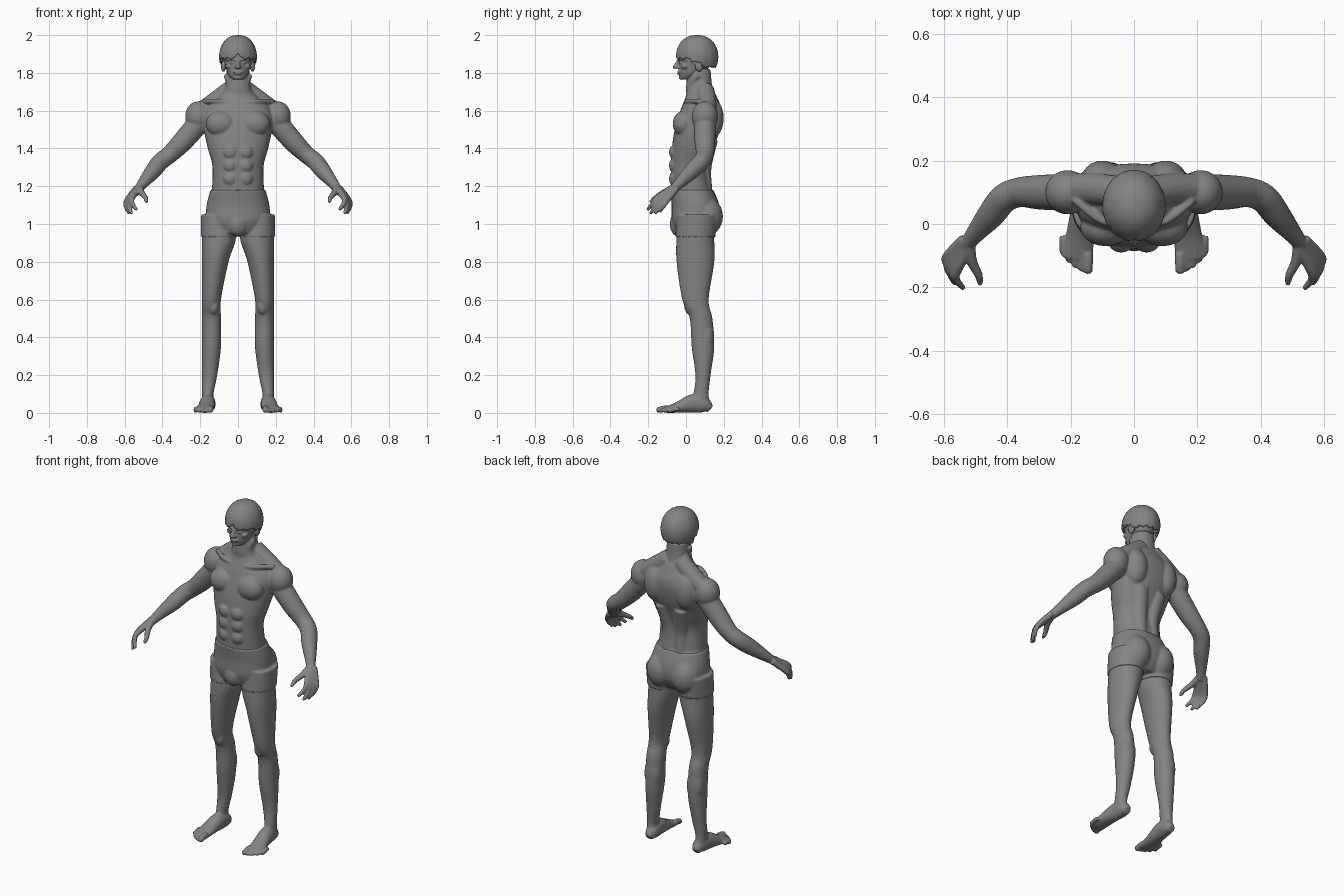
import bpy, bmesh, math
from mathutils import Vector, Matrix

cube = bpy.data.objects.get("Cube")
if cube:
    bpy.data.objects.remove(cube, do_unlink=True)

grey = bpy.data.materials.new("clay grey")
grey.use_nodes = True
grey.diffuse_color = (0.23, 0.23, 0.23, 1)
grey.node_tree.nodes["Principled BSDF"].inputs["Base Color"].default_value = grey.diffuse_color


def smooth_path(stations, steps=5):
    """Catmull-Rom samples through (x, y, z, width, depth) stations."""
    knots = [Vector(station) for station in stations]
    knots = [knots[0]] + knots + [knots[-1]]
    samples = []
    for before, start, end, after in zip(knots, knots[1:], knots[2:], knots[3:]):
        tangent_in, tangent_out = (end - before) / 2, (after - start) / 2
        for step in range(steps):
            t = step / steps
            ease = t * t * (3 - 2 * t)
            samples.append(start.lerp(end, ease) + tangent_in * (t * (1 - t) ** 2)
                           - tangent_out * (t * t * (1 - t)))
    return samples + [knots[-1]]


def tube(bm, stations, level=False, power=1, grow=0, sides=32):
    """Loft of oval rings; level keeps every ring horizontal."""
    path = smooth_path(stations)
    rings = []
    for i, station in enumerate(path):
        ahead, behind = path[min(i + 1, len(path) - 1)], path[max(i - 1, 0)]
        along = Vector((0, 0, 1)) if level else Vector((ahead - behind)[:3]).normalized()
        across = Vector((1, 0, 0))
        across = (across - along * across.dot(along)).normalized()
        forward = along.cross(across)
        ring = []
        for side in range(sides):
            angle = math.tau * side / sides
            c, s = math.cos(angle), math.sin(angle)
            c = math.copysign(abs(c) ** power, c) * (station[3] + grow)
            s = math.copysign(abs(s) ** power, s) * (station[4] + grow)
            ring.append(bm.verts.new(Vector(station[:3]) + across * c + forward * s))
        rings.append(ring)
    for ring, following in zip(rings, rings[1:]):
        for side in range(sides):
            bm.faces.new((ring[side - 1], ring[side], following[side], following[side - 1]))
    bm.faces.new(rings[0][::-1])
    bm.faces.new(rings[-1])


def blob(bm, centre, radii, grow=0):
    size = [radius + grow for radius in radii]
    bmesh.ops.create_uvsphere(bm, u_segments=24, v_segments=16, radius=1,
                              matrix=Matrix.Translation(centre) @ Matrix.Diagonal((*size, 1)))


def digit(bm, points, thickness, taper=0.5):
    """Finger, toe or ridge: a thin tapering tube with a round tip."""
    last = len(points) - 1
    radii = [thickness * (1 - (1 - taper) * i / last) for i in range(last + 1)]
    tube(bm, [(*point, r, r) for point, r in zip(points, radii)], sides=16)
    blob(bm, points[-1], [radii[-1]] * 3)


def finish(name, bm, voxel=None):
    bmesh.ops.recalc_face_normals(bm, faces=bm.faces)
    mesh = bpy.data.meshes.new(name)
    bm.to_mesh(mesh)
    bm.free()
    mesh.materials.append(grey)
    mesh.shade_smooth()
    part = bpy.data.objects.new(name, mesh)
    bpy.context.collection.objects.link(part)
    if voxel:
        # Mirror the half model, fuse its volumes and soften the joins
        mirror = part.modifiers.new("Mirror", 'MIRROR')
        mirror.use_mirror_merge = False
        fuse = part.modifiers.new("Fuse", 'REMESH')
        fuse.mode, fuse.voxel_size, fuse.use_smooth_shade = 'VOXEL', voxel, True
        soften = part.modifiers.new("Soften", 'SMOOTH')
        soften.factor, soften.iterations = 0.5, 4
    return part


# Central profiles: height, half width, middle y, half depth
def central(rows):
    return [(0, y, z, width, depth) for z, width, y, depth in rows]


pelvis = central([(.95, .11, .04, .09), (1.02, .16, .05, .12), (1.1, .16, .05, .12),
                  (1.18, .14, .03, .11)])
trunk = central([(1.15, .14, .03, .11), (1.3, .135, .02, .1), (1.4, .16, .035, .11),
                 (1.5, .18, .06, .12), (1.6, .18, .08, .11), (1.68, .1, .08, .08),
                 (1.72, .07, .07, .07), (1.82, .06, .07, .06)])
# Legs keep one straight outer line, so the middle follows from the width
outer_line = .19
leg = [(outer_line - width, y, z, width, depth) for z, width, y, depth in (
    (1.05, .08, .06, .1), (.93, .09, .05, .1), (.8, .07, .05, .1), (.6, .05, .05, .07),
    (.5, .05, .08, .06), (.35, .05, .09, .06), (.2, .04, .09, .04), (.1, .03, .08, .04),
    (.04, .03, .08, .05))]


def hips(bm, grow=0):
    tube(bm, pelvis, True, .9, grow)
    blob(bm, (.08, .1, 1.04), (.08, .09, .1), grow)
    blob(bm, (0, -.04, 1), (.05, .04, .06), grow)


# Body: trunk, chest, shoulder blade, back, stomach, neck slope and collarbone
bm = bmesh.new()
hips(bm)
tube(bm, trunk, True, .9)
blob(bm, (.09, -.01, 1.53), (.08, .06, .07))
blob(bm, (.1, .13, 1.56), (.07, .07, .11))
digit(bm, [(.06, .12, 1.45), (.04, .09, 1.3), (.04, .1, 1.18)], .05, .8)
for row in range(3):
    blob(bm, (.04, -.06, 1.24 + .07 * row), (.04, .03, .04))
digit(bm, [(.04, .1, 1.71), (.12, .11, 1.65), (.2, .11, 1.59)], .05, 1)
digit(bm, [(.02, 0, 1.64), (.1, .01, 1.65), (.18, .07, 1.65)], .013, 1)
digit(bm, [(.06, .06, 1.79), (.04, .03, 1.73), (.01, .01, 1.66)], .018, .7)

# Arms
blob(bm, (.21, .1, 1.57), (.07, .07, .08))
tube(bm, [(*joint, r, r) for *joint, r in (
    (.17, .1, 1.58, .06), (.29, .1, 1.44, .055), (.36, .1, 1.37, .047), (.41, .08, 1.33, .046),
    (.45, .03, 1.28, .043), (.5, -.03, 1.22, .03), (.53, -.07, 1.18, .022))])

# Hands: each finger starts at the wrist so the palm fuses together
wrist = Vector((.52, -.07, 1.19))
tips = [(.54, -.2, 1.08), (.565, -.185, 1.06), (.58, -.16, 1.06), (.585, -.135, 1.07)]
for i, tip in enumerate(tips):
    knuckle = Vector((.56, -.15, 1.14)) + Vector((.008, .018, -.003)) * i
    bend = knuckle.lerp(tip, .5) + Vector((.01, 0, 0))
    digit(bm, [wrist + Vector((.005, .007, 0)) * i, knuckle, bend, tip], .019)
digit(bm, [wrist, (.51, -.12, 1.165), (.49, -.16, 1.14), (.485, -.185, 1.12)], .02)

# Legs with kneecap and calf
tube(bm, leg, True)
blob(bm, (.13, .02, .57), (.03, .03, .05))
blob(bm, (.14, .11, .4), (.05, .04, .1))

# Feet rest on the ground, so the height of each ring sets its middle
tube(bm, [(x, y, height, width, height) for x, y, width, height in (
    (.155, .13, .02, .02), (.155, .1, .035, .04), (.16, .04, .04, .05), (.17, -.04, .045, .03),
    (.18, -.11, .05, .015))])
for i in range(5):
    radius = .011 if i else .016
    toe = Vector((.145 + .02 * i, -.143 + .0035 * i * i, radius))
    digit(bm, [toe + Vector((0, .05, .01)), toe + Vector((0, .02, .006)), toe], radius, 1)
finish("body", bm, .0055)

# Shorts: the hip shapes grown outward and cut flat at waist and hems
bm = bmesh.new()
hips(bm, .006)
tube(bm, leg[:2], True, grow=.006)
finish("shorts", bm, .006)

# Head: skull, jaw, chin and ear
bm = bmesh.new()
blob(bm, (0, .05, 1.885), (.077, .09, .095))
tube(bm, central([(1.765, .025, -.01, .022), (1.78, .045, .01, .045), (1.81, .06, .03, .07),
                  (1.88, .074, .045, .083)]), True)
blob(bm, (0, -.022, 1.776), (.02, .016, .013))
blob(bm, (.077, .07, 1.836), (.014, .022, .03))
# Nose, lips, eye, brow and cheekbone
digit(bm, [(0, -.036, 1.87), (0, -.047, 1.85), (0, -.058, 1.832)], .009, 1.3)
blob(bm, (.01, -.047, 1.83), (.01, .012, .008))
blob(bm, (.01, -.036, 1.805), (.016, .012, .006))
blob(bm, (0, -.035, 1.795), (.02, .011, .006))
blob(bm, (.03, -.022, 1.854), (.015, .016, .008))
digit(bm, [(.012, -.037, 1.87), (.034, -.031, 1.875), (.058, -.006, 1.87)], .008, .9)
blob(bm, (.045, -.004, 1.835), (.022, .022, .016))
finish("head", bm, .004)

# Hair: domed cap with strand ridges, front parting and an uneven fringe
bm = bmesh.new()
around, down = 144, 24
middle, dome = Vector((0, .058, 1.885)), Vector((.1, .113, .115))
crown = bm.verts.new((0, middle.y, middle.z + dome.z))
strands = []
for k in range(around):
    angle = math.tau * k / around                  # zero is the front
    facing = math.cos(angle)
    parting = math.exp(-(min(angle, math.tau - angle) / .12) ** 2)
    lock = abs(math.sin(angle * 7.5))
    rim = 1.87 if facing > .3 else 1.85 if facing > -.25 else 1.825
    rim += .03 * parting + .01 * lock
    lowest = math.acos((rim - middle.z) / dome.z)
    strand = []
    for j in range(1, down + 1):
        fall = j / down
        tilt = lowest * fall
        groove = .025 * parting + .018 * (1 - lock) ** 3
        spread = math.sin(tilt) ** .87 * (1 - fall * groove)
        offset = Vector((math.sin(angle) * spread, -facing * spread, math.cos(tilt)))
        strand.append(bm.verts.new(middle + offset * dome))
    strands.append(strand)
for k, strand in enumerate(strands):
    previous = strands[k - 1]
    bm.faces.new((crown, previous[0], strand[0]))
    for j in range(down - 1):
        bm.faces.new((previous[j], previous[j + 1], strand[j + 1], strand[j]))
shell = finish("hair", bm).modifiers.new("Thickness", 'SOLIDIFY')
shell.thickness, shell.offset = .012, -1
